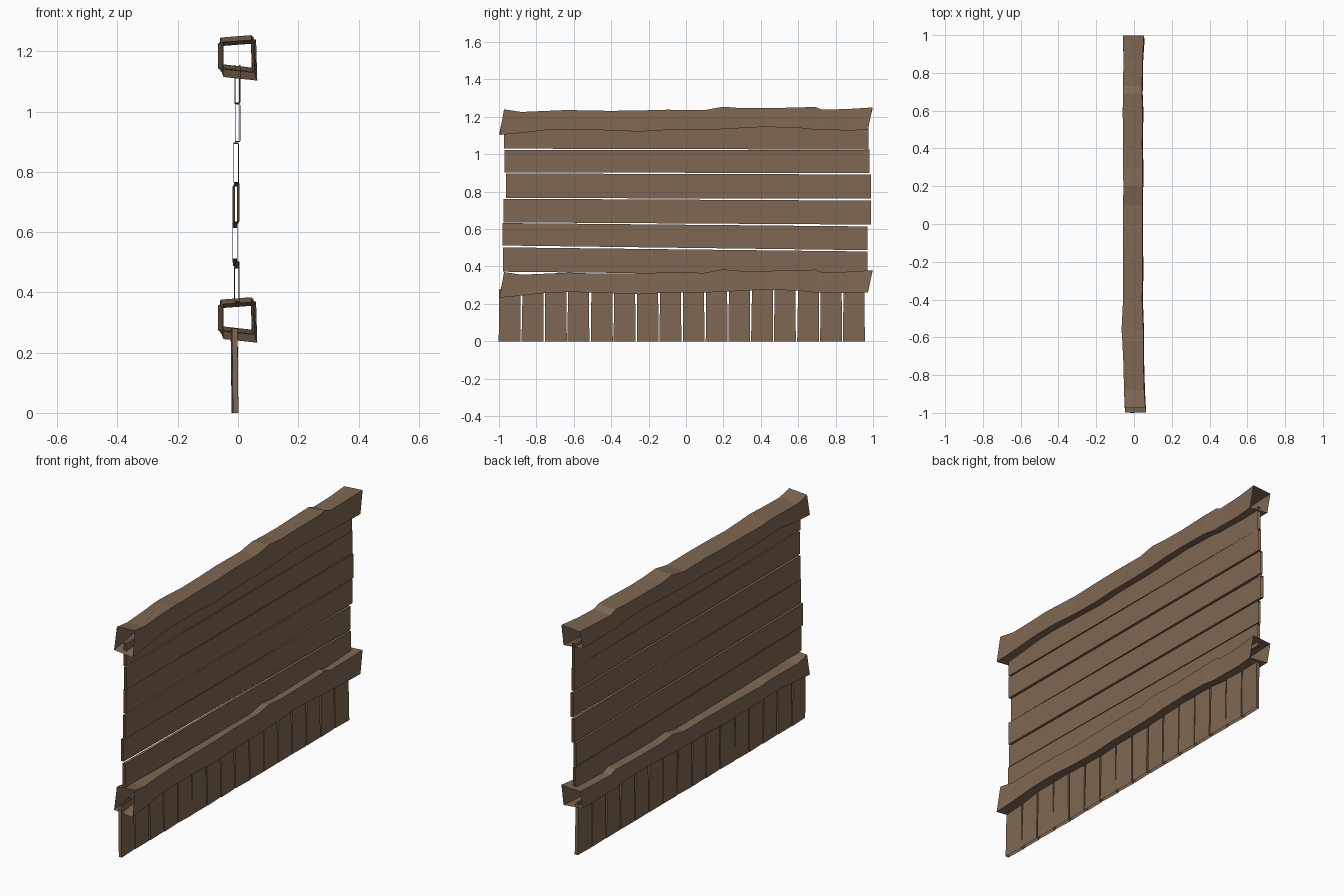
import bpy, bmesh, random
random.seed(4)

wood = bpy.data.materials.new("weathered brown wood")
wood.diffuse_color = (0.21, 0.137, 0.084, 1)


def tube(name, rings):
    """Open-ended four-sided board skinned through a list of 4-point rings."""
    bm = bmesh.new()
    loops = [[bm.verts.new(p) for p in ring] for ring in rings]
    for a, b in zip(loops, loops[1:]):
        for i in range(4):
            j = (i + 1) % 4
            bm.faces.new((a[i], a[j], b[j], b[i]))
    # make sides point away from the board's centre line
    bm.faces.ensure_lookup_table()
    bm.normal_update()
    ring = rings[0]
    mid = [sum(p[k] for p in ring) / 4 for k in range(3)]
    f = bm.faces[0]
    edge = [(ring[0][k] + ring[1][k]) / 2 - mid[k] for k in range(3)]
    if sum(f.normal[k] * edge[k] for k in range(3)) < 0:
        bmesh.ops.reverse_faces(bm, faces=bm.faces[:])
    me = bpy.data.meshes.new(name)
    bm.to_mesh(me)
    bm.free()
    me.materials.append(wood)
    ob = bpy.data.objects.new(name, me)
    bpy.context.collection.objects.link(ob)
    return ob


# Rough-hewn beams: y, bottom z, top z, left x, right x
BEAM = [
    (-0.985, 1.103, 1.240, -0.048, 0.064),
    (-0.88, 1.114, 1.226, -0.053, 0.058),
    (-0.74, 1.130, 1.232, -0.056, 0.054),
    (-0.62, 1.133, 1.237, -0.062, 0.054),
    (-0.56, 1.132, 1.234, -0.066, 0.053),
    (-0.40, 1.127, 1.232, -0.058, 0.047),
    (-0.25, 1.121, 1.234, -0.058, 0.050),
    (-0.10, 1.130, 1.238, -0.059, 0.048),
    (0.10, 1.131, 1.236, -0.058, 0.048),
    (0.20, 1.134, 1.254, -0.056, 0.049),
    (0.30, 1.140, 1.246, -0.059, 0.050),
    (0.42, 1.146, 1.246, -0.058, 0.047),
    (0.60, 1.141, 1.250, -0.060, 0.050),
    (0.69, 1.131, 1.253, -0.058, 0.046),
    (0.73, 1.131, 1.238, -0.058, 0.047),
    (0.87, 1.127, 1.242, -0.056, 0.049),
    (0.985, 1.130, 1.250, -0.058, 0.056),
]
for name, drop in (("top_beam", 0), ("lower_beam", 0.87)):
    rings = []
    for k, (y, zb, zt, xl, xr) in enumerate(BEAM):
        # slanted saw cuts at both ends
        s = -0.012 if k in (0, len(BEAM) - 1) else 0
        rings.append([(xl, y + s, zb + 0.012 - drop), (xr, y + s, zb - drop),
                      (xr - 0.004, y - s, zt - drop), (xl, y - s, zt - 0.008 - drop)])
    tube(name, rings)

# Horizontal planks: y range, (bottom, top) at each end, x centre at each end
PLANKS = [
    (-0.972, 0.975, (1.030, 1.155), (1.025, 1.155), 0.000, -0.004),
    (-0.970, 0.980, (0.902, 1.022), (0.900, 1.024), 0.000, -0.003),
    (-0.962, 0.990, (0.766, 0.897), (0.762, 0.892), -0.008, -0.005),
    (-0.975, 0.990, (0.636, 0.762), (0.624, 0.752), -0.003, -0.010),
    (-0.980, 0.970, (0.512, 0.632), (0.487, 0.614), -0.011, -0.009),
    (-0.978, 0.970, (0.372, 0.502), (0.352, 0.480), -0.002, -0.006),
]
T = 0.0075
for n, (y0, y1, z0, z1, x0, x1) in enumerate(PLANKS):
    rings = []
    for y, (a, b), x in ((y0, z0, x0), (y1, z1, x1)):
        rings.append([(x - T, y, a), (x + T, y, a), (x + T, y, b), (x - T, y, b)])
    tube(f"plank_{n + 1}", rings)

# Short upright boards below the lower beam, slightly tapered and twisted
for n in range(16):
    y = -0.942 + n * 0.1227
    rings = []
    for z, half, xc in ((0.0, 0.0585, -0.010), (0.28, 0.056, -0.013)):
        sh = random.uniform(-0.002, 0.002)
        tw = random.uniform(-0.003, 0.003)
        t = 0.009
        rings.append([(xc - t - tw, y - half + sh, z), (xc + t - tw, y - half + sh, z),
                      (xc + t + tw, y + half + sh, z), (xc - t + tw, y + half + sh, z)])
    tube(f"upright_board_{n + 1}", rings)
